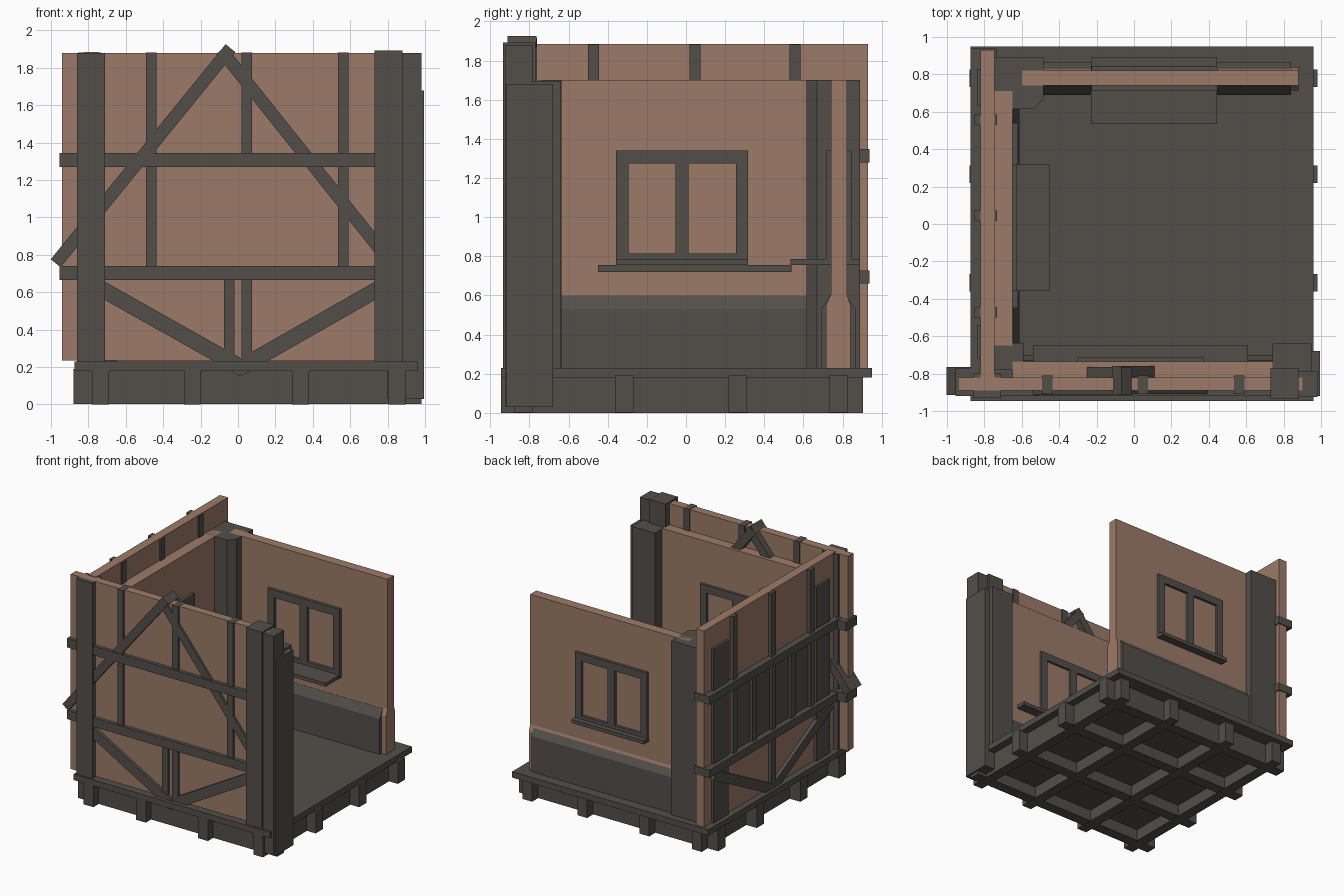
import bpy, bmesh, math
from mathutils import Matrix

if "Cube" in bpy.data.objects:
    bpy.data.objects.remove(bpy.data.objects["Cube"])


def material(name, color):
    m = bpy.data.materials.new(name)
    m.diffuse_color = (*color, 1)
    m.use_nodes = True
    m.node_tree.nodes["Principled BSDF"].inputs["Base Color"].default_value = m.diffuse_color
    return m


TIMBER = material("dark timber", (0.086, 0.078, 0.067))
PLASTER = material("brown plaster", (0.335, 0.198, 0.138))


def finish(name, bm, mat):
    bmesh.ops.recalc_face_normals(bm, faces=bm.faces)
    me = bpy.data.meshes.new(name)
    bm.to_mesh(me)
    bm.free()
    me.materials.append(mat)
    ob = bpy.data.objects.new(name, me)
    bpy.context.collection.objects.link(ob)
    return ob


def box(name, x, y, z, mat=TIMBER):
    bm = bmesh.new()
    c = [(a + b) / 2 for a, b in (x, y, z)]
    s = [b - a for a, b in (x, y, z)]
    bmesh.ops.create_cube(bm, size=1, matrix=Matrix.Translation(c) @ Matrix.Diagonal((*s, 1)))
    return finish(name, bm, mat)


def wall_box(name, axis, u, v, z, mat=TIMBER):
    """u runs along the wall, v through its thickness."""
    return box(name, u, v, z, mat) if axis == 'x' else box(name, v, u, z, mat)


def prism(name, axis, u, profile, mat):
    """Extrude a (v, z) profile along the wall."""
    bm = bmesh.new()
    pts = [(u[0], v, z) if axis == 'x' else (v, u[0], z) for v, z in profile]
    f = bm.faces.new([bm.verts.new(p) for p in pts])
    ext = bmesh.ops.extrude_face_region(bm, geom=[f])
    d = u[1] - u[0]
    bmesh.ops.translate(bm, vec=(d, 0, 0) if axis == 'x' else (0, d, 0),
                        verts=[g for g in ext['geom'] if isinstance(g, bmesh.types.BMVert)])
    return finish(name, bm, mat)


def brace(name, axis, a, b, width, v):
    """Diagonal timber between two (u, z) points."""
    (u0, z0), (u1, z1) = a, b
    length = math.hypot(u1 - u0, z1 - z0)
    nu, nz = -(z1 - z0) / length * width / 2, (u1 - u0) / length * width / 2
    corners = [(u0 + nu, z0 + nz), (u1 + nu, z1 + nz), (u1 - nu, z1 - nz), (u0 - nu, z0 - nz)]
    bm = bmesh.new()
    rings = [[bm.verts.new((u, vv, z) if axis == 'x' else (vv, u, z)) for u, z in corners] for vv in v]
    for r in rings:
        bm.faces.new(r)
    for i in range(4):
        j = (i + 1) % 4
        bm.faces.new((rings[0][i], rings[0][j], rings[1][j], rings[1][i]))
    return finish(name, bm, TIMBER)


def window(name, axis, mid, v, half=0.337):
    """Two-light window frame standing proud of the wall."""
    for s in (-1, 1):
        edge = sorted((mid + s * half, mid + s * (half - 0.062)))
        wall_box(name + "_jamb", axis, edge, v, (0.755, 1.34))
    wall_box(name + "_mullion", axis, (mid - 0.034, mid + 0.034), v, (0.78, 1.28))
    wall_box(name + "_head", axis, (mid - half, mid + half), v, (1.275, 1.34))
    wall_box(name + "_bottom_rail", axis, (mid - half, mid + half), v, (0.76, 0.815))


# Floor, joist grid with projecting ends, and boards between the joists
box("floor", (-0.875, 0.96), (-0.945, 0.95), (0.18, 0.23))
for x in (-0.735, -0.245, 0.335, 0.85):
    box("long_joist", (x - 0.045, x + 0.045), (-0.945, 0.905), (0, 0.185))
for y in (-0.83, -0.315, 0.265, 0.78):
    box("cross_joist", (-0.88, 0.98), (y - 0.047, y + 0.047), (0.002, 0.19))
box("floor_underside", (-0.74, 0.85), (-0.83, 0.78), (0.1, 0.185))

# Outer plaster panels
box("front_outer_panel", (-0.94, 0.9), (-0.89, -0.82), (0.235, 1.88), PLASTER)
box("left_outer_panel", (-0.82, -0.745), (-0.83, 0.93), (0.23, 1.885), PLASTER)

# Inner plaster panels
box("front_inner_panel", (-0.65, 0.74), (-0.82, -0.735), (0.23, 1.7), PLASTER)
box("left_inner_panel", (-0.745, -0.65), (-0.65, 0.71), (0.23, 1.7), PLASTER)

# Free-standing back wall with flared foot
prism("back_wall", 'x', (-0.6, 0.88),
      [(0.715, 0.23), (0.84, 0.23), (0.84, 0.55), (0.822, 0.605), (0.822, 1.7),
       (0.74, 1.7), (0.74, 0.605), (0.715, 0.55)], PLASTER)

# Wainscots with sloping tops
prism("back_wainscot", 'x', (-0.6, 0.84),
      [(0.69, 0.23), (0.865, 0.23), (0.865, 0.53), (0.818, 0.6), (0.735, 0.6), (0.69, 0.53)], TIMBER)
prism("left_wainscot", 'y', (-0.65, 0.65),
      [(-0.7, 0.23), (-0.612, 0.23), (-0.612, 0.53), (-0.645, 0.6), (-0.7, 0.6)], TIMBER)
prism("front_wainscot", 'x', (-0.6, 0.75),
      [(-0.79, 0.23), (-0.70, 0.23), (-0.70, 0.53), (-0.73, 0.6), (-0.79, 0.6)], TIMBER)

# Windows and sills
window("back_window", 'x', 0.11, (0.715, 0.845))
box("back_sill", (-0.23, 0.445), (0.535, 0.89), (0.755, 0.785))
window("left_window", 'y', -0.02, (-0.70, -0.625))
box("left_sill", (-0.70, -0.45), (-0.357, 0.317), (0.755, 0.785))
box("left_apron", (-0.70, -0.62), (-0.45, 0.54), (0.72, 0.755))
window("front_window", 'x', 0.035, (-0.78, -0.715))
box("front_sill", (-0.54, 0.61), (-0.78, -0.65), (0.725, 0.755))

# Front framing: post, rails, studs, braces
box("front_left_post", (-0.86, -0.71), (-0.93, -0.80), (0.2, 1.88))
for z in (0.665, 1.27):
    box("front_rail", (-0.955, 0.75), (-0.92, -0.77), (z, z + 0.075))
for x, z0, z1 in ((-0.463, 0.73, 1.882), (0.048, 1.3, 1.882), (0.563, 0.73, 1.882),
                  (-0.047, 0.23, 0.67), (0.048, 0.23, 0.67)):
    box("front_stud", (x - 0.028, x + 0.028), (-0.91, -0.81), (z0, z1))
brace("front_upper_brace_left", 'x', (-0.975, 0.755), (-0.04, 1.905), 0.068, (-0.913, -0.765))
brace("front_upper_brace_right", 'x', (-0.09, 1.895), (0.8, 0.78), 0.068, (-0.908, -0.76))
brace("front_lower_brace_left", 'x', (-0.76, 0.635), (0.03, 0.19), 0.085, (-0.915, -0.80))
brace("front_lower_brace_right", 'x', (0.78, 0.635), (0.0, 0.19), 0.085, (-0.91, -0.80))

# Clustered front right post
box("right_post_tall", (0.73, 0.88), (-0.935, -0.77), (0.2, 1.893))
box("right_post_outer", (0.85, 0.98), (-0.925, -0.785), (0.03, 1.88))
box("right_post_side", (0.8, 0.995), (-0.92, -0.68), (0.03, 1.68))
box("right_post_inner", (0.74, 0.95), (-0.79, -0.64), (0.23, 1.695))

# Inner corner posts, back one with a chamfered corner
box("front_left_inner_post", (-0.76, -0.59), (-0.78, -0.635), (0.23, 1.7))
bm = bmesh.new()
face = bm.faces.new([bm.verts.new((x, y, 0.23)) for x, y in
                     ((-0.76, 0.615), (-0.535, 0.615), (-0.485, 0.67), (-0.485, 0.89), (-0.76, 0.89))])
ext = bmesh.ops.extrude_face_region(bm, geom=[face])
bmesh.ops.translate(bm, vec=(0, 0, 1.47), verts=[g for g in ext['geom'] if isinstance(g, bmesh.types.BMVert)])
finish("back_left_inner_post", bm, TIMBER)

# Left framing
for y in ((-0.72, -0.54), (0.63, 0.83)):
    box("left_outer_post", (-0.84, -0.76), y, (0.23, 1.7))
for z in (0.66, 1.28):
    box("left_rail", (-0.875, -0.735), (-0.86, 0.938), (z, z + 0.068))
for y in (-0.472, 0.045, 0.557):
    box("left_stud", (-0.852, -0.733), (y - 0.028, y + 0.028), (1.3, 1.883))
box("left_lower_stud", (-0.852, -0.76), (0.017, 0.073), (0.23, 0.68))
for s in (-1, 1):
    brace("left_lower_brace", 'y', (0.045 + s * 0.78, 0.635), (0.045, 0.22), 0.08, (-0.85, -0.76))

# Outer boarded window on the left wall
box("left_shutter_board", (-0.828, -0.76), (-0.47, 0.56), (0.72, 1.29))
for i in range(5):
    y = -0.472 + i * 0.257
    box("left_shutter_batten", (-0.852, -0.76), (y - 0.028, y + 0.028), (0.7, 1.3))
